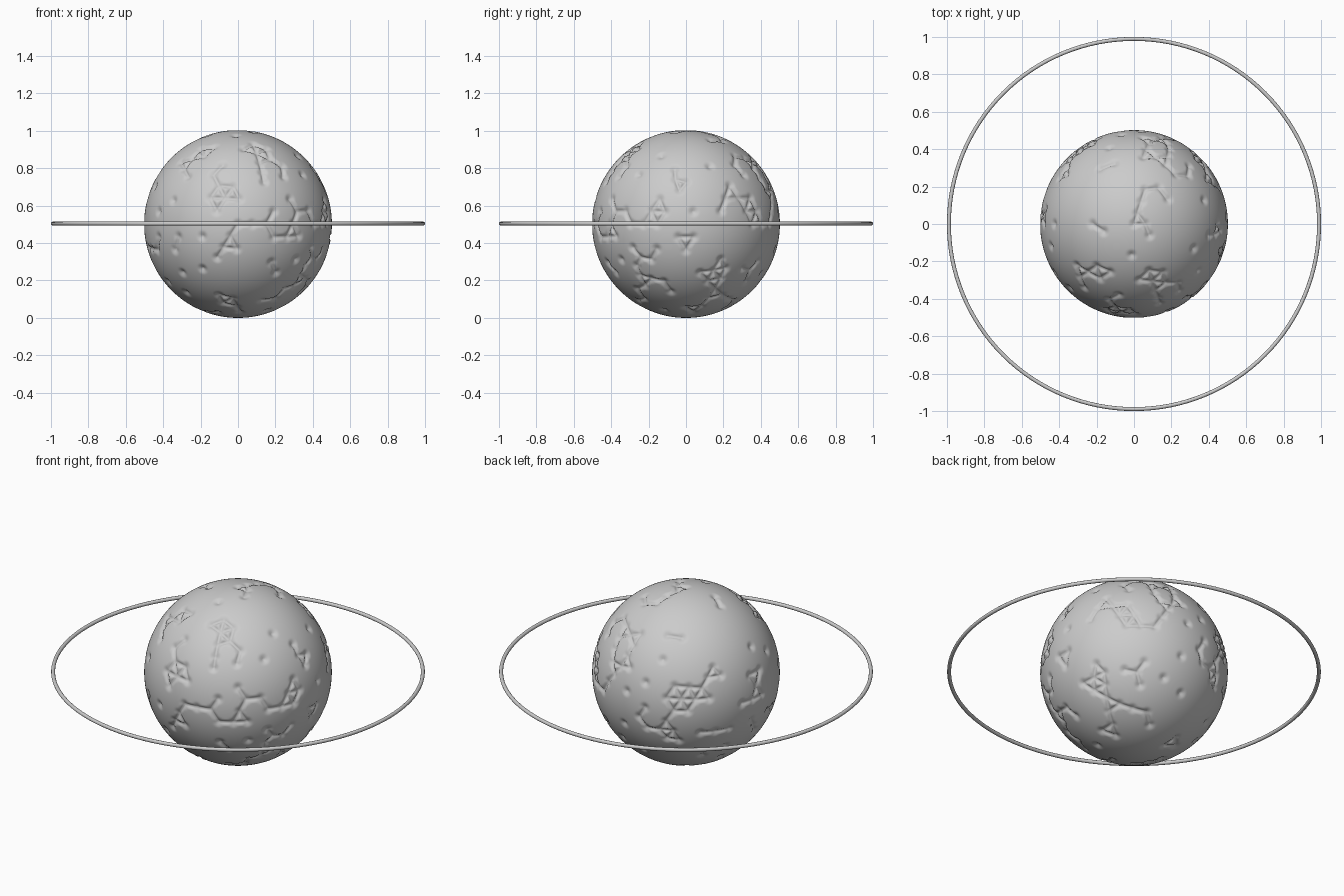
import bpy, bmesh, random
from mathutils import Vector, kdtree

if "Cube" in bpy.data.objects:
    bpy.data.objects.remove(bpy.data.objects["Cube"])

random.seed(7)
R = 0.502
CENTRE = Vector((0, 0, R))


def tree_of(points):
    tree = kdtree.KDTree(len(points))
    for i, p in enumerate(points):
        tree.insert(p, i)
    tree.balance()
    return tree


# Coarse triangular lattice: pick random dent points and the cracks joining them
coarse = bmesh.new()
bmesh.ops.create_icosphere(coarse, subdivisions=4, radius=R)
dented = {v for v in coarse.verts if random.random() < 0.27}
dents = [v.co.copy() for v in dented]
cracks = []
for e in coarse.edges:
    a, b = e.verts
    if a in dented and b in dented:
        cracks += [a.co.lerp(b.co, i / 16).normalized() * R for i in range(17)]
coarse.free()
dent_tree, crack_tree = tree_of(dents), tree_of(cracks)

# Cracked globe: fine sphere pressed in at the dents and along the cracks
bm = bmesh.new()
bmesh.ops.create_icosphere(bm, subdivisions=7, radius=R)
for v in bm.verts:
    d_dent = dent_tree.find(v.co)[2]
    d_crack = crack_tree.find(v.co)[2]
    depth = max(0.014 * max(0, 1 - d_dent / 0.032) ** 1.3,
                0.013 * max(0, 1 - d_crack / 0.016))
    v.co *= 1 - depth / R
for f in bm.faces:
    f.smooth = True
mesh = bpy.data.meshes.new("globe")
bm.to_mesh(mesh)
bm.free()
globe = bpy.data.objects.new("globe", mesh)
globe.location = CENTRE
bpy.context.collection.objects.link(globe)

# Thin ring round the equator
bpy.ops.mesh.primitive_torus_add(major_radius=0.9895, minor_radius=0.0105,
                                 major_segments=128, minor_segments=12,
                                 location=(0, 0, 0.504))
ring = bpy.context.object
ring.name = "ring"
bpy.ops.object.shade_smooth()
